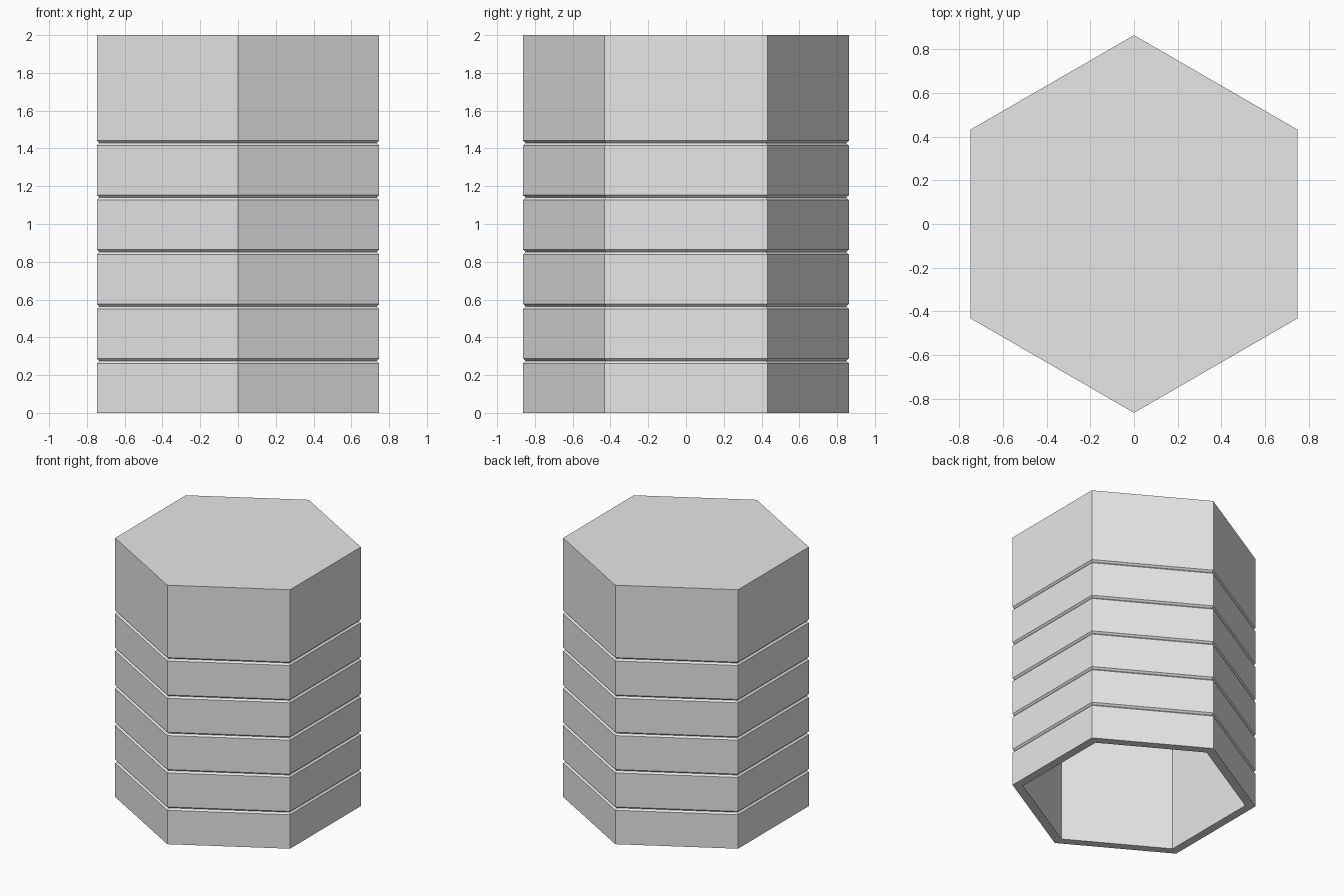
import bpy, bmesh
from math import cos, sin, tau

cube = bpy.data.objects.get("Cube")
if cube:
    bpy.data.objects.remove(cube, do_unlink=True)

SIDES = 6
HEIGHT = 2.0
OUTER = 0.863          # corner radius of the hexagon
INNER = 0.79           # corner radius of the hollow
CEILING = 1.93         # top of the hollow
PITCH = 0.2882         # spacing of the grooves
GROOVE_H, GROOVE_D = 0.026, 0.015

# One plain colour
grey = bpy.data.materials.new("light grey")
grey.use_nodes = True
colour = (0.8, 0.8, 0.8, 1)
grey.diffuse_color = colour
grey.node_tree.nodes["Principled BSDF"].inputs["Base Color"].default_value = colour

# Profile of (radius, height): hollow wall, bottom rim, five V grooves, top edge
profile = [(INNER, CEILING), (INNER, 0), (OUTER, 0)]
for i in range(1, 6):
    top = i * PITCH
    profile += [(OUTER, top - GROOVE_H),
                (OUTER - GROOVE_D, top - GROOVE_H / 2),
                (OUTER, top)]
profile.append((OUTER, HEIGHT))

# Hexagonal body: rings bridged along the profile, closed at both ends
bm = bmesh.new()
rings = []
for radius, z in profile:
    angles = [tau * (k / SIDES + 0.25) for k in range(SIDES)]
    rings.append([bm.verts.new((radius * cos(a), radius * sin(a), z)) for a in angles])
for low, high in zip(rings, rings[1:]):
    for k in range(SIDES):
        n = (k + 1) % SIDES
        bm.faces.new((low[k], low[n], high[n], high[k]))
bm.faces.new(rings[0])
bm.faces.new(rings[-1])
bmesh.ops.recalc_face_normals(bm, faces=bm.faces)

mesh = bpy.data.meshes.new("hexagonal_grooved_cap")
bm.to_mesh(mesh)
bm.free()
mesh.materials.append(grey)
body = bpy.data.objects.new("hexagonal_grooved_cap", mesh)
bpy.context.collection.objects.link(body)
